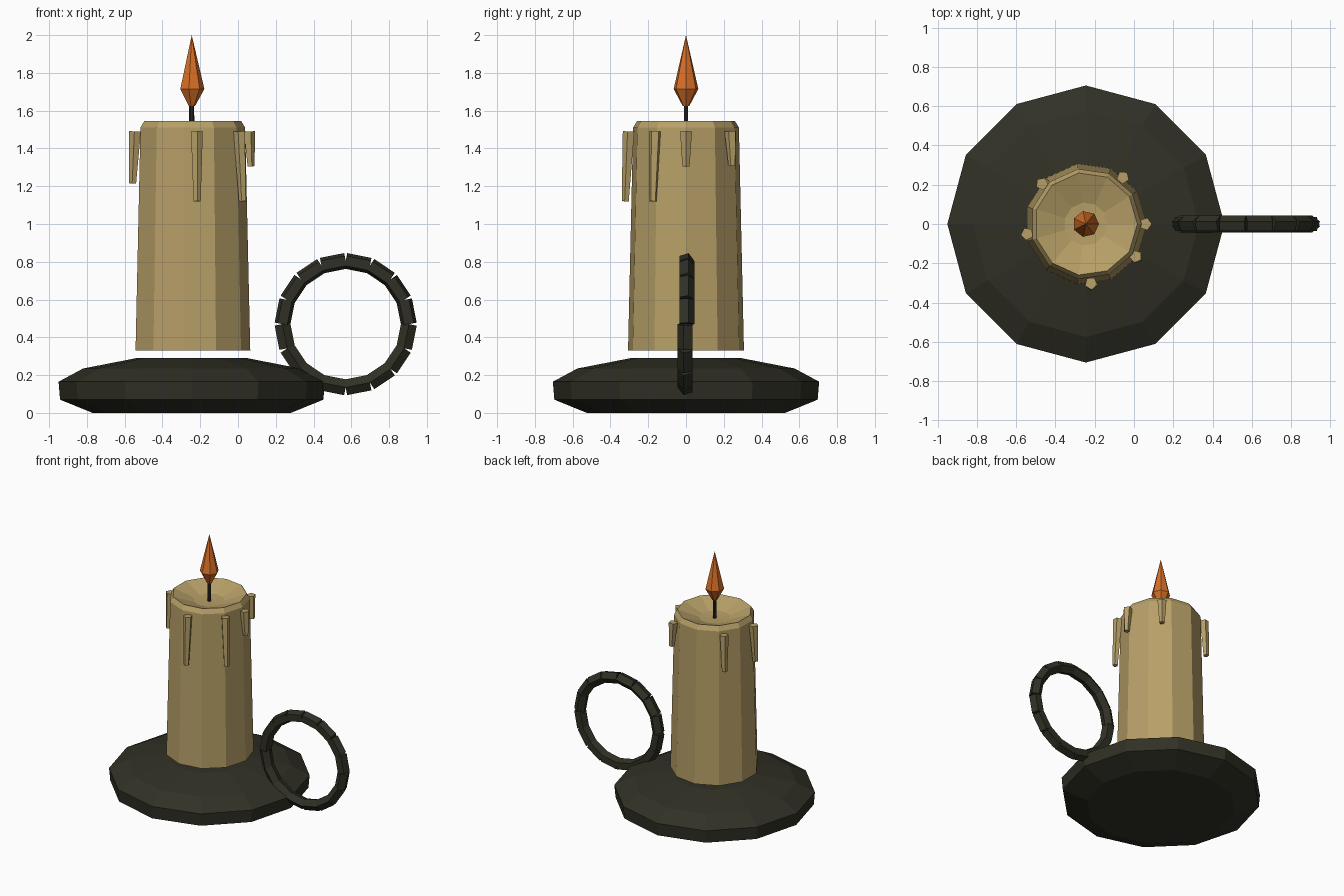
import bpy, bmesh
from math import sin, cos, pi, radians
from mathutils import Vector, Matrix

if "Cube" in bpy.data.objects:
    bpy.data.objects.remove(bpy.data.objects["Cube"])

CX = -0.245  # candle axis


def material(name, rgb):
    m = bpy.data.materials.new(name)
    m.diffuse_color = (*rgb, 1)
    m.use_nodes = True
    m.node_tree.nodes["Principled BSDF"].inputs["Base Color"].default_value = m.diffuse_color
    return m


WAX = material("wax", (0.479, 0.352, 0.138))
IRON = material("dark iron", (0.030, 0.030, 0.019))
FLAME = material("flame orange", (0.68, 0.16, 0.020))
WICK = material("burnt wick", (0.021, 0.019, 0.016))


def finish(bm, name, mat):
    bmesh.ops.recalc_face_normals(bm, faces=bm.faces)
    me = bpy.data.meshes.new(name)
    bm.to_mesh(me)
    bm.free()
    me.materials.append(mat)
    ob = bpy.data.objects.new(name, me)
    bpy.context.collection.objects.link(ob)
    return ob


def lathe(name, profile, sides, mat):
    """Turn a list of (radius, z) into a closed flat-sided solid on the candle axis."""
    bm = bmesh.new()
    rings = []
    for r, z in profile:
        n = sides if r > 0 else 1
        rings.append([bm.verts.new((CX + r * cos(2 * pi * i / sides),
                                    r * sin(2 * pi * i / sides), z)) for i in range(n)])
    for a, b in zip(rings, rings[1:]):
        for i in range(sides):
            j = (i + 1) % sides
            if len(b) == 1:
                bm.faces.new((a[i], a[j], b[0]))
            else:
                bm.faces.new((a[i], a[j], b[j], b[i]))
    for ring in (rings[0], rings[-1]):
        if len(ring) > 1:
            bm.faces.new(ring)
    return finish(bm, name, mat)


def add_rod(bm, p, q, r1, r2, sides, toward):
    """Tapered rod from p to q; one corner points along 'toward'."""
    p, q = Vector(p), Vector(q)
    zax = (q - p).normalized()
    t = Vector(toward)
    yax = (t - zax * t.dot(zax)).normalized()
    xax = yax.cross(zax)
    m = Matrix((xax, yax, zax)).transposed().to_4x4()
    m.translation = (p + q) / 2
    bmesh.ops.create_cone(bm, cap_ends=True, segments=sides, radius1=r1,
                          radius2=r2, depth=(q - p).length, matrix=m)


# Turned parts
lathe("dish", [(0.525, 0), (0.697, 0.07), (0.705, 0.165), (0.575, 0.235), (0.293, 0.29)], 12, IRON)
lathe("candle", [(0.31, 0.33), (0.283, 1.51), (0.262, 1.545), (0.11, 1.49), (0, 1.485)], 11, WAX)
lathe("wick", [(0.014, 1.47), (0.013, 1.64)], 6, WICK)
lathe("flame", [(0.018, 1.625), (0.067, 1.715), (0, 2.0)], 7, FLAME)

# Wax drips: angle around the candle, lowest height
bm = bmesh.new()
for deg, low in ((0, 1.305), (51.5, 1.31), (137.5, 1.215), (189.5, 1.215), (275, 1.12), (327, 1.12)):
    out = Vector((cos(radians(deg)), sin(radians(deg)), 0))
    top = Vector((CX, 0, 1.49)) + out * 0.303
    bottom = Vector((CX, 0, low)) + out * (0.303 + 0.05 * (1.49 - low))
    add_rod(bm, top, bottom, 0.033, 0.020, 5, out)
finish(bm, "wax_drips", WAX)

# Ring handle from sixteen straight links
bm = bmesh.new()
N, R = 16, 0.335
ring = [Vector((0.57 + R * cos(2 * pi * i / N), 0, 0.47 + R * sin(2 * pi * i / N))) for i in range(N)]
for i in range(N):
    side = 1 if i < N // 2 else -1
    add_rod(bm, ring[i], ring[(i + 1) % N], 0.044, 0.044, 5, (0, side, 0))
finish(bm, "ring_handle", IRON)
